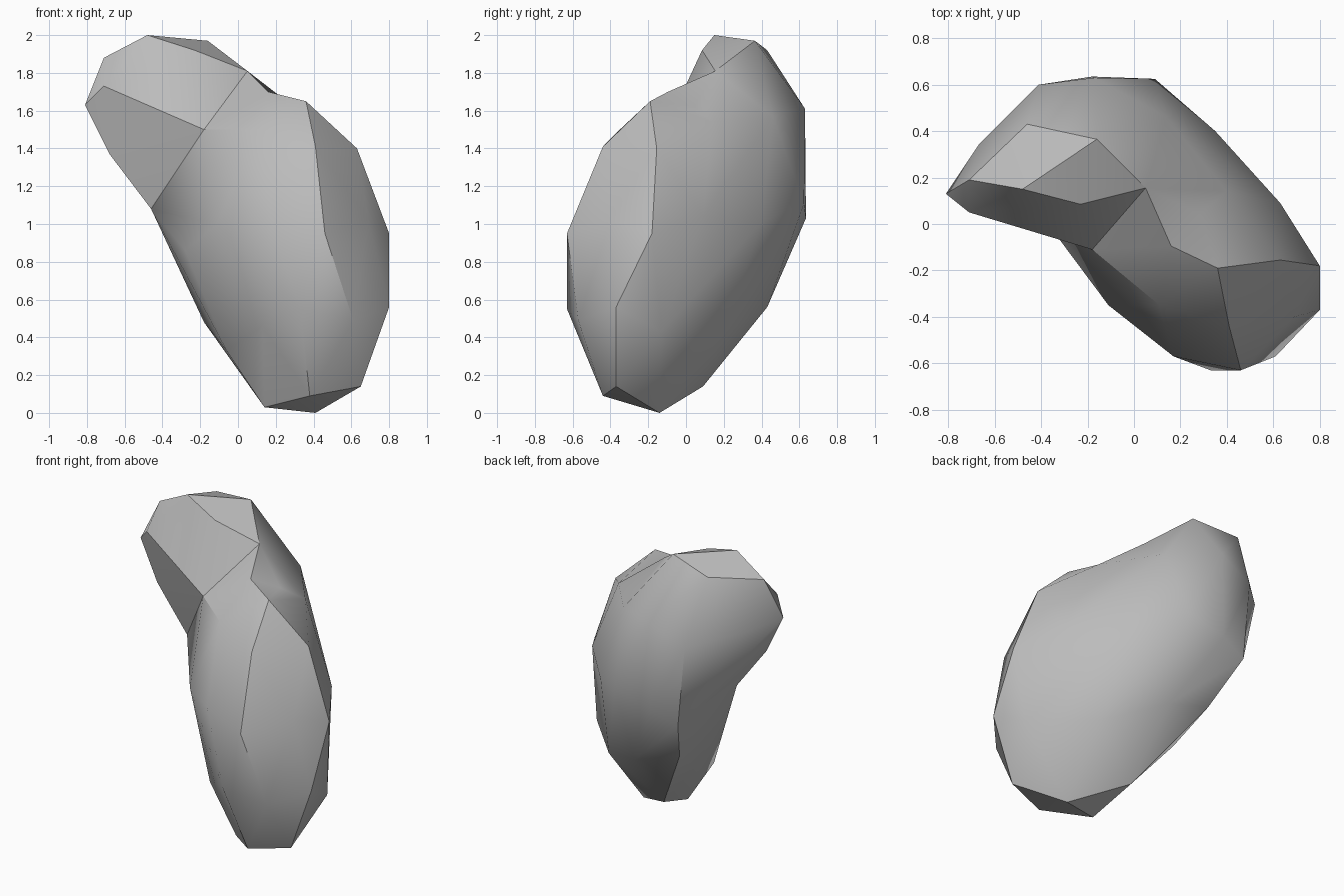
import bpy
import bmesh
import math
from mathutils import Vector

default_cube = bpy.data.objects.get("Cube")
if default_cube:
    bpy.data.objects.remove(default_cube, do_unlink=True)

# One plain stone colour
stone = bpy.data.materials.new("stone_grey")
stone.use_nodes = True
colour = (0.5, 0.5, 0.5, 1)
stone.diffuse_color = colour
shader = stone.node_tree.nodes["Principled BSDF"]
shader.inputs["Base Color"].default_value = colour
shader.inputs["Roughness"].default_value = 0.8


def add_hull(name, corners):
    """Make a faceted chunk of stone: the convex skin around its corners."""
    bm = bmesh.new()
    verts = [bm.verts.new(corner) for corner in corners]
    skin = bmesh.ops.convex_hull(bm, input=verts)
    spare = set(skin["geom_interior"]) | set(skin["geom_unused"])
    spare = [item for item in spare if isinstance(item, bmesh.types.BMVert)]
    bmesh.ops.delete(bm, geom=spare, context="VERTS")
    bmesh.ops.recalc_face_normals(bm, faces=bm.faces[:])
    mesh = bpy.data.meshes.new(name)
    bm.to_mesh(mesh)
    bm.free()
    mesh.materials.append(stone)
    chunk = bpy.data.objects.new(name, mesh)
    bpy.context.collection.objects.link(chunk)
    return chunk


# Corners where the chunks meet
fold = Vector((-.18, -.11, 1.5))
notch = Vector((-.46, .12, 1.08))
crest = Vector((.05, .155, 1.81))
dip = Vector((.16, -.095, 1.7))
back_shoulder = Vector((.14, .46, 1.57))
side_shoulder = Vector((.4, .14, 1.54))
back_wall = [(-.41, .6, 1.5), (-.17, .63, 1.61), (-.36, .6, .96)]

# Main body, ring by ring
body_foot = [(.41, -.14, 0), (.14, -.22, .03), (.38, -.44, .09),
             (.65, -.37, .14), (.1, .09, .14)]
body_low = [(-.06, -.21, .33), (.13, -.43, .46), (.33, -.63, .55),
            (.61, -.57, .49), (.8, -.37, .56), (.75, -.13, .43),
            (.43, .2, .42), (.08, .43, .56), (-.18, .155, .48),
            (-.24, .41, .66)]
body_middle = [(-.28, -.09, .86), (-.11, -.35, 1), (.17, -.57, 1.03),
               (.46, -.63, .95), (.69, -.4, 1.02), (.8, -.18, .95),
               (.63, .09, 1.04), (.35, .4, 1.01), (.09, .625, 1.11),
               (-.18, .635, 1.03)]
body_top = [(.11, -.35, 1.5), (.41, -.44, 1.41), (.63, -.155, 1.4),
            (.36, -.19, 1.65)]
body = add_hull("rock_body", body_foot + body_low + body_middle + body_top
                + back_wall + [fold, notch, dip, back_shoulder, side_shoulder])

# Overhanging upper lobe
lobe_top = [(-.48, .15, 2), (-.16, .365, 1.97), (-.46, .43, 1.92),
            (-.71, .19, 1.88), (-.23, .085, 1.92)]
lobe_side = [(-.71, .05, 1.73), (-.81, .13, 1.63), (-.48, 0, 1.62),
             (-.67, .34, 1.57), (-.68, .12, 1.37)]
lobe = add_hull("rock_lobe", lobe_top + lobe_side + back_wall
                + [fold, notch, crest, back_shoulder])

# Saddle that links the lobe to the body
saddle = add_hull("rock_saddle",
                  [fold, crest, dip, back_shoulder, side_shoulder])

# Fuse the chunks into one skin
for chunk in (lobe, saddle):
    union = body.modifiers.new("join_" + chunk.name, "BOOLEAN")
    union.operation = "UNION"
    union.solver = "EXACT"
    union.object = chunk

fused = bpy.data.meshes.new_from_object(
    body.evaluated_get(bpy.context.evaluated_depsgraph_get()))
body.modifiers.clear()
body.data = fused
for chunk in (lobe, saddle):
    bpy.data.objects.remove(chunk, do_unlink=True)

# Tidy the seams and soften only the shallow edges
bm = bmesh.new()
bm.from_mesh(fused)
bmesh.ops.remove_doubles(bm, verts=bm.verts[:], dist=0.002)
bmesh.ops.recalc_face_normals(bm, faces=bm.faces[:])
bm.to_mesh(fused)
bm.free()
body.name = "rock"
bpy.ops.object.select_all(action="DESELECT")
body.select_set(True)
bpy.context.view_layer.objects.active = body
bpy.ops.object.shade_smooth_by_angle(angle=math.radians(32))
